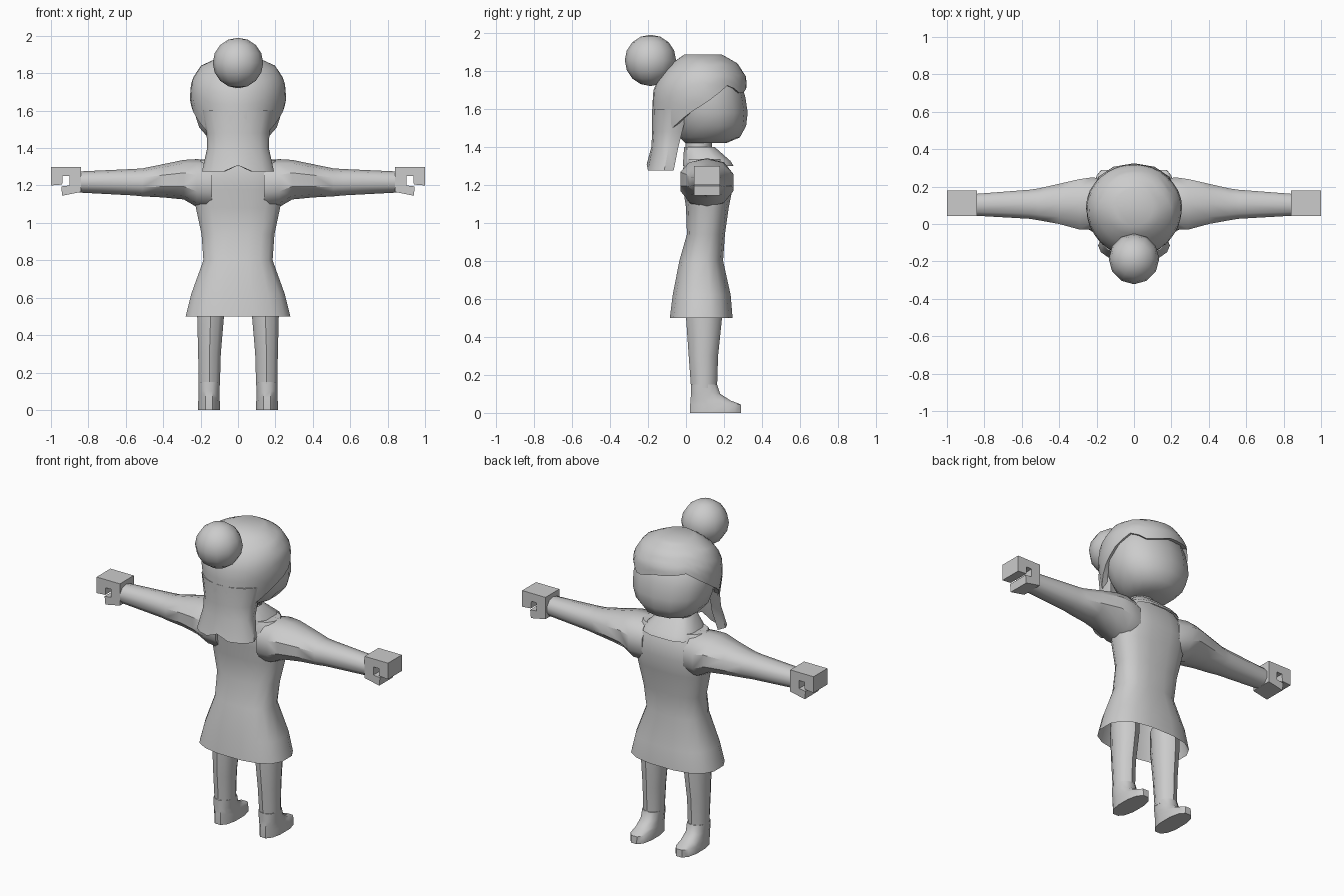
import bpy, bmesh, math
from mathutils import Vector

if "Cube" in bpy.data.objects:
    bpy.data.objects.remove(bpy.data.objects["Cube"])

grey = bpy.data.materials.new("plain grey")
grey.diffuse_color = (0.6, 0.6, 0.6, 1)
grey.use_nodes = True
grey.node_tree.nodes["Principled BSDF"].inputs["Base Color"].default_value = grey.diffuse_color


def finish(name, bm, angle=40, mirror=False):
    bmesh.ops.recalc_face_normals(bm, faces=bm.faces)
    me = bpy.data.meshes.new(name)
    bm.to_mesh(me)
    bm.free()
    me.materials.append(grey)
    ob = bpy.data.objects.new(name, me)
    bpy.context.collection.objects.link(ob)
    bpy.ops.object.select_all(action='DESELECT')
    ob.select_set(True)
    bpy.context.view_layer.objects.active = ob
    bpy.ops.object.shade_smooth_by_angle(angle=math.radians(angle))
    if mirror:
        m = ob.modifiers.new("mirror", 'MIRROR')
        m.use_mirror_merge = False
    return ob


def bridge(bm, loops, closed=True):
    n = len(loops[0])
    for a, b in zip(loops, loops[1:]):
        for i in range(n if closed else n - 1):
            j = (i + 1) % n
            bm.faces.new((a[i], a[j], b[j], b[i]))


def loft(name, rings, n=12, power=2.0, along='z', caps=(True, True), **kw):
    """Rings are (position, u0, u1, v0, v1); u, v = x, y for 'z' and y, z for 'x'."""
    bm = bmesh.new()
    loops = []
    for p, u0, u1, v0, v1 in rings:
        loop = []
        for i in range(n):
            a = 2 * math.pi * (i + 0.5) / n
            c, s = math.cos(a), math.sin(a)
            u = (u0 + u1) / 2 + (u1 - u0) / 2 * math.copysign(abs(c) ** (2 / power), c) / math.cos(math.pi / n)**(2 / power)
            v = (v0 + v1) / 2 + (v1 - v0) / 2 * math.copysign(abs(s) ** (2 / power), s) / math.cos(math.pi / n)**(2 / power)
            loop.append(bm.verts.new((u, v, p) if along == 'z' else (p, u, v)))
        loops.append(loop)
    bridge(bm, loops)
    if caps[0]:
        bm.faces.new(loops[0])
    if caps[1]:
        bm.faces.new(loops[-1])
    return finish(name, bm, **kw)


# Dress, open at the hem
loft("dress", [(0.5, -.28, .28, -.085, .245), (0.62, -.25, .25, -.07, .235),
               (0.8, -.185, .185, -.035, .195), (0.94, -.195, .195, .005, .205),
               (1.08, -.225, .225, .0, .225), (1.18, -.24, .24, -.015, .245),
               (1.27, -.24, .24, -.02, .23), (1.335, -.2, .2, .0, .2)],
     n=16, power=2.6, caps=(False, True))

# Sleeves with arms
loft("arm", [(0.14, -.02, .23, 1.08, 1.33), (0.22, -.03, .25, 1.09, 1.335),
             (0.29, -.03, .24, 1.13, 1.332), (0.4, .0, .215, 1.14, 1.31),
             (0.51, .02, .19, 1.145, 1.288), (0.56, .028, .183, 1.15, 1.285),
             (0.86, .045, .16, 1.165, 1.272)],
     n=10, power=2.2, along='x', mirror=True)

# Curled hands: fingers hook over, thumb below
bm = bmesh.new()
outline = [(.84, 1.165), (.94, 1.145), (.945, 1.195), (.90, 1.2), (.90, 1.25),
           (.937, 1.25), (.94, 1.205), (1, 1.2), (1, 1.3), (.84, 1.3)]
sides = [[bm.verts.new((x, y, z)) for x, z in outline] for y in (.042, .178)]
bridge(bm, sides)
for s in sides:
    bm.faces.new(s)
finish("hand", bm, mirror=True)

# Legs and shoes
loft("leg", [(0.13, .097, .21, .03, .16), (0.3, .092, .213, .018, .165),
             (0.5, .075, .218, .005, .185), (0.62, .07, .218, .01, .18)], n=10, mirror=True)
loft("shoe", [(0, .097, .213, .022, .29), (0.045, .097, .213, .022, .288),
              (0.065, .1, .21, .024, .235), (0.1, .1, .21, .026, .18),
              (0.15, .097, .21, .026, .163)], n=12, power=2.4, mirror=True)

# Neck and flared collar
loft("neck", [(1.28, -.08, .08, 0, .14), (1.46, -.075, .075, 0, .13)], n=10)
loft("collar", [(1.3, -.17, .17, -.015, .25), (1.325, -.165, .165, -.015, .235),
                (1.4, -.09, .09, -.01, .15)], n=12, power=3, caps=(False, False))

# Head
loft("head", [(1.42, -.1, .1, .0, .21), (1.45, -.155, .155, -.03, .28),
              (1.51, -.207, .207, -.06, .312), (1.58, -.23, .23, -.08, .32),
              (1.66, -.235, .235, -.1, .308), (1.74, -.225, .225, -.1, .285),
              (1.82, -.16, .16, -.05, .22)], n=14, power=2.2)


def lerp(table, t):
    for (a, p), (b, q) in zip(table, table[1:]):
        if t <= b:
            return p + (q - p) * max(0, (t - a) / (b - a))
    return table[-1][1]


# Hair cap: rows run from the crown to a hairline that depends on direction
WIDE = [(1.42, .165), (1.5, .222), (1.66, .258), (1.76, .25), (1.84, .2), (1.885, .1)]
FRONT = [(1.6, .235), (1.68, .232), (1.77, .226), (1.84, .18), (1.885, .1)]
BACK = [(1.42, .265), (1.6, .268), (1.72, .26), (1.8, .21), (1.85, .15), (1.885, .1)]
HAIRLINE = [(-90, 1.42), (-55, 1.43), (-40, 1.49), (-15, 1.58), (10, 1.65), (45, 1.745), (65, 1.73), (90, 1.72)]
SWEPT = HAIRLINE[:5] + [(38, 1.735), (52, 1.68), (70, 1.69), (90, 1.72)]
bm = bmesh.new()
loops = []
N, ROWS = 32, 9
for r in range(ROWS):
    loop = []
    for i in range(N):
        a = 2 * math.pi * i / N
        c, s = math.cos(a), math.sin(a)
        low = lerp(SWEPT if c > 0 else HAIRLINE, math.degrees(math.asin(s)))
        z = 1.885 + (low - 1.885) * (r / (ROWS - 1)) ** 1.3
        depth = lerp(FRONT if s > 0 else BACK, z)
        loop.append(bm.verts.new((c * lerp(WIDE, z), .09 + s * depth, z)))
    loops.append(loop)
bm.faces.new(loops[0])
# Turn the hair edge inwards to meet the head
loops.append([bm.verts.new((v.co.x * .88, .09 + (v.co.y - .09) * .88, v.co.z + .005)) for v in loops[-1]])
bridge(bm, loops)
finish("hair_cap", bm, angle=35)

# Hanging back hair: crescent section flaring to a zigzag tip
bm = bmesh.new()
loops = []
COLS = 8
for z, w, edge, back in [(1.6, .2, -.04, -.178), (1.48, .168, -.07, -.178),
                         (1.4, .165, -.09, -.182), (1.29, .192, -.115, -.207)]:
    outer, inner = [], []
    for i in range(COLS + 1):
        t = 2 * i / COLS - 1
        x = w * math.sin(t * math.pi / 2)
        y = back + (edge - back) * (1 - math.cos(t * math.pi / 2))
        zz = z + ((.018 if i % 4 == 0 and abs(t) < 1 else -.014) if z < 1.3 else 0)
        outer.append(bm.verts.new((x, y, zz)))
        inner.append(bm.verts.new((x * .9, y + .05, zz)))
    loops.append(outer + inner[::-1])
bridge(bm, loops)
for k in (0, -1):
    for i in range(COLS):
        L = loops[k]
        bm.faces.new((L[i], L[i + 1], L[-2 - i], L[-1 - i]))
finish("back_hair", bm)

# Hair bun
bm = bmesh.new()
bmesh.ops.create_uvsphere(bm, u_segments=12, v_segments=8, radius=0.135)
bmesh.ops.translate(bm, verts=bm.verts, vec=Vector((0, -.187, 1.855)))
finish("hair_bun", bm, angle=50)
